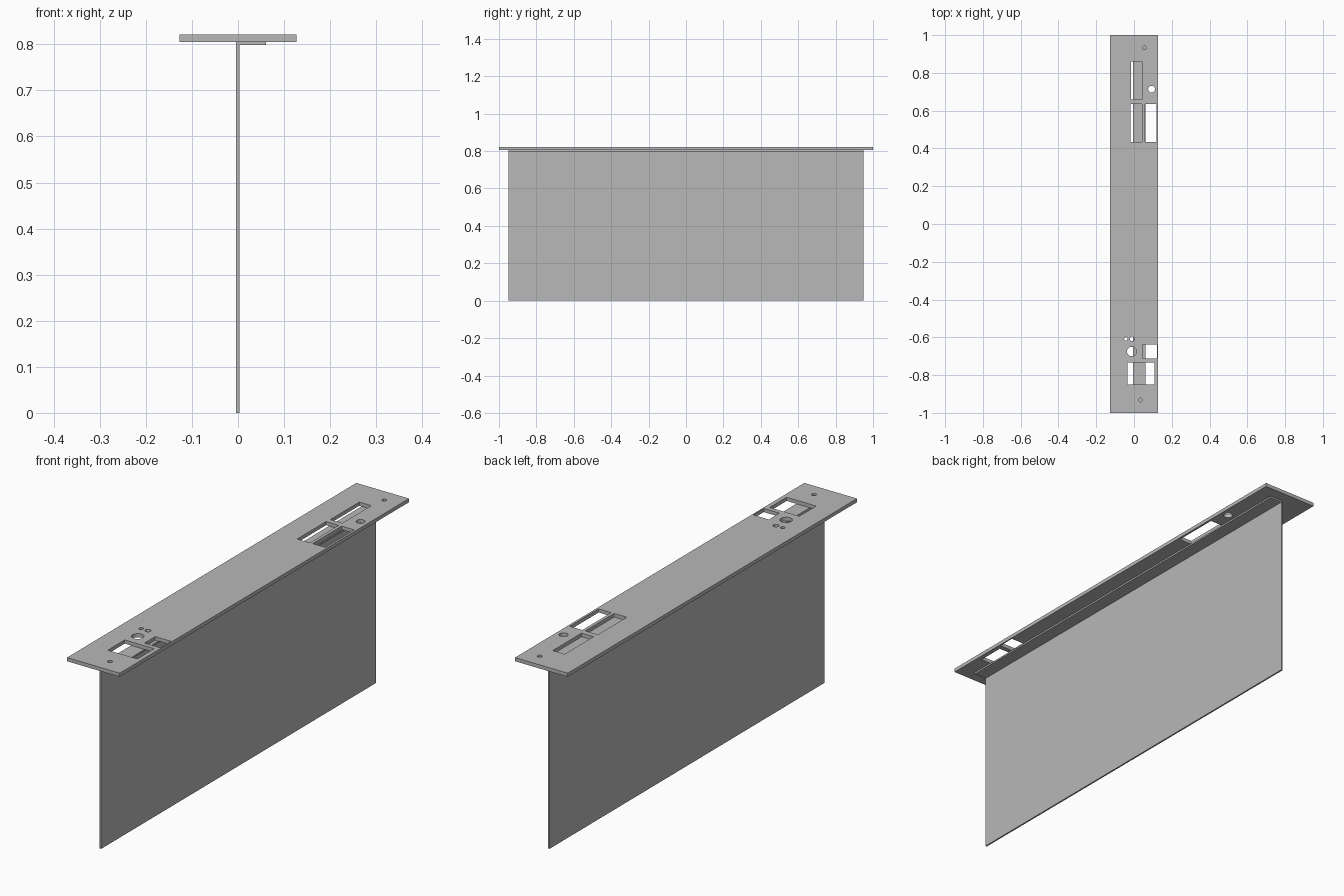
import bpy
import bmesh
from math import pi
from mathutils import Matrix, Vector

cube = bpy.data.objects.get("Cube")
if cube:
    bpy.data.objects.remove(cube, do_unlink=True)

GREY = (0.48, 0.48, 0.48, 1)
steel = bpy.data.materials.new("grey steel")
steel.use_nodes = True
steel.diffuse_color = GREY
steel.node_tree.nodes["Principled BSDF"].inputs["Base Color"].default_value = GREY

PLATE_BOTTOM, PLATE_TOP = 0.805, 0.821


def add_box(bm, x0, x1, y0, y1, z0, z1):
    centre = Vector((x0 + x1, y0 + y1, z0 + z1)) / 2
    size = Matrix.Diagonal((x1 - x0, y1 - y0, z1 - z0, 1))
    bmesh.ops.create_cube(bm, size=1, matrix=Matrix.Translation(centre) @ size)


def make_object(name, bm):
    bmesh.ops.recalc_face_normals(bm, faces=bm.faces)
    mesh = bpy.data.meshes.new(name)
    bm.to_mesh(mesh)
    bm.free()
    mesh.materials.append(steel)
    obj = bpy.data.objects.new(name, mesh)
    bpy.context.collection.objects.link(obj)
    return obj


# Top plate
bm = bmesh.new()
add_box(bm, -0.1275, 0.1275, -1, 1, PLATE_BOTTOM, PLATE_TOP)
plate = make_object("top_plate", bm)

# Connector windows (x0, x1, y0, y1) and round holes (x, y, radius)
windows = [
    (-0.015, 0.043, 0.66, 0.86),
    (-0.018, 0.043, 0.435, 0.635),
    (0.057, 0.118, 0.435, 0.635),
    (0.046, 0.122, -0.712, -0.638),
    (-0.035, 0.108, -0.85, -0.733),
]
holes = [
    (0.055, 0.933, 0.010),
    (0.093, 0.714, 0.018),
    (-0.043, -0.608, 0.009),
    (-0.010, -0.608, 0.012),
    (-0.012, -0.675, 0.025),
    (0.033, -0.932, 0.010),
]
bm = bmesh.new()
for window in windows:
    add_box(bm, *window, PLATE_BOTTOM - 0.05, PLATE_TOP + 0.05)
for x, y, radius in holes:
    bmesh.ops.create_cone(bm, cap_ends=True, segments=32, radius1=radius, radius2=radius,
                          depth=0.1, matrix=Matrix.Translation((x, y, PLATE_TOP)))
cutter = make_object("hole_cutter", bm)
cutter.hide_render = True

cut = plate.modifiers.new("holes", "BOOLEAN")
cut.operation = "DIFFERENCE"
cut.solver = "EXACT"
cut.object = cutter
bpy.context.view_layer.objects.active = plate
plate.select_set(True)
bpy.ops.object.modifier_apply(modifier=cut.name)
bpy.data.objects.remove(cutter, do_unlink=True)
bpy.ops.object.shade_smooth_by_angle(angle=pi / 6)

# Thin board with a folded top flange, extruded from an L profile
profile = [(-0.004, 0), (0.003, 0), (0.003, 0.798), (0.061, 0.798),
           (0.061, PLATE_BOTTOM), (-0.004, PLATE_BOTTOM)]
bm = bmesh.new()
face = bm.faces.new([bm.verts.new((x, -0.95, z)) for x, z in profile])
end = bmesh.ops.extrude_face_region(bm, geom=[face], use_keep_orig=True)
bmesh.ops.translate(bm, vec=(0, 1.9, 0),
                    verts=[g for g in end["geom"] if isinstance(g, bmesh.types.BMVert)])
make_object("flanged_board", bm)
